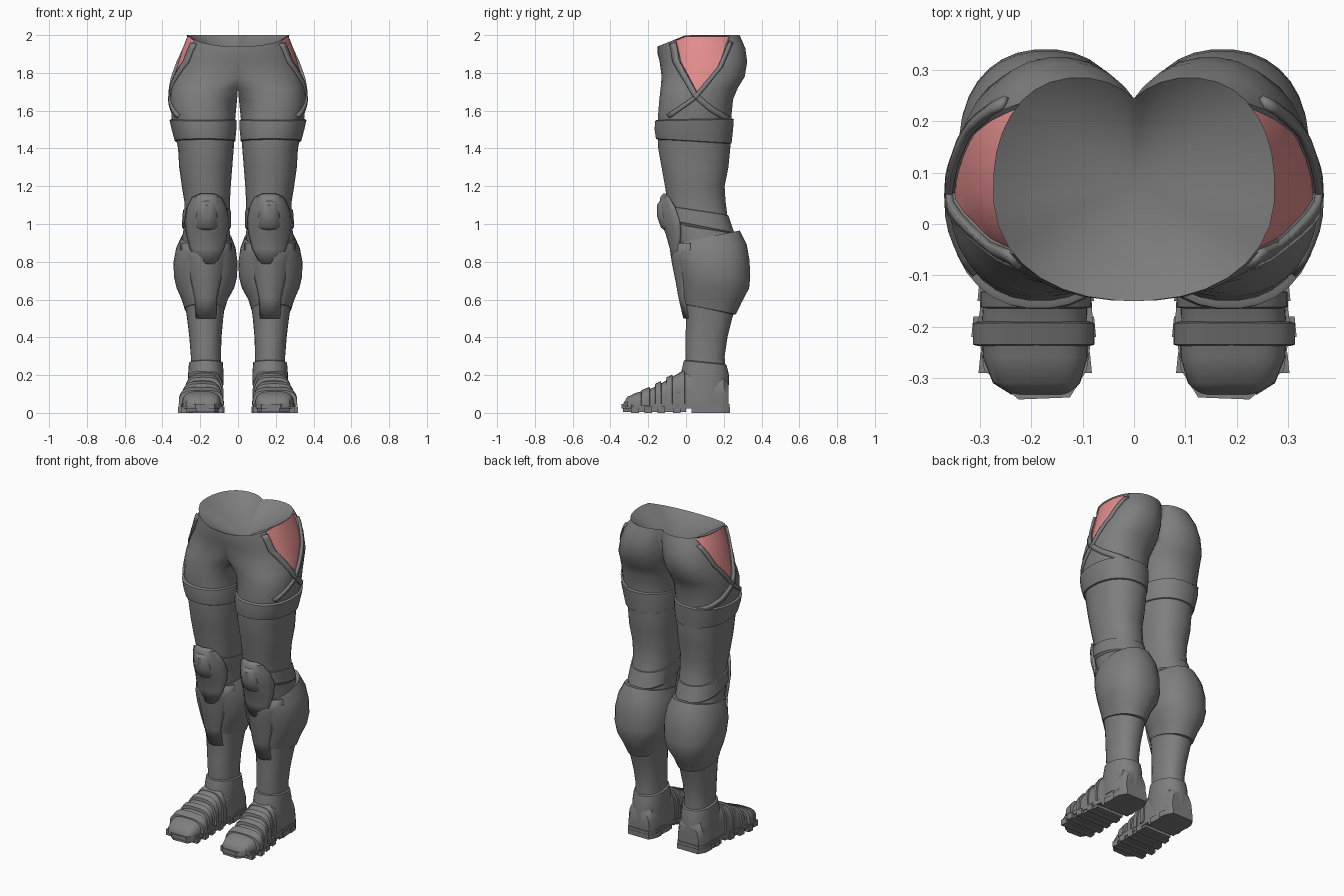
import bpy, bmesh, math
from mathutils import Vector
from mathutils.bvhtree import BVHTree

if "Cube" in bpy.data.objects:
    bpy.data.objects.remove(bpy.data.objects["Cube"])

N, P = 32, 0.9


def material(name, rgb):
    m = bpy.data.materials.new(name)
    m.diffuse_color = (*rgb, 1)
    m.use_nodes = True
    m.node_tree.nodes["Principled BSDF"].inputs["Base Color"].default_value = m.diffuse_color
    return m


SUIT = material("suit grey", (0.21, 0.21, 0.21))
SKIN = material("skin pink", (0.78, 0.27, 0.27))


def finish(name, bm, angle=35, thick=0):
    """Make a mirrored, smooth shaded object."""
    bmesh.ops.remove_doubles(bm, verts=bm.verts, dist=1e-5)
    me = bpy.data.meshes.new(name)
    bm.to_mesh(me)
    bm.free()
    ob = bpy.data.objects.new(name, me)
    bpy.context.collection.objects.link(ob)
    me.materials.append(SUIT)
    me.materials.append(SKIN)
    bpy.ops.object.select_all(action='DESELECT')
    ob.select_set(True)
    bpy.context.view_layer.objects.active = ob
    bpy.ops.object.shade_smooth_by_angle(angle=math.radians(angle))
    if thick:
        s = ob.modifiers.new("thickness", 'SOLIDIFY')
        s.thickness, s.offset = thick, 0
    m = ob.modifiers.new("mirror", 'MIRROR')
    m.use_clip = m.use_mirror_merge = True
    return ob


def power(v, p=P):
    return math.copysign(abs(v) ** p, v)


def ring(z, x0f, x0b, x1, y0, y1, tilt=0.0, front_tilt=0.0):
    """Horizontal section; front and back halves have their own inner limit."""
    cy, ry, pts = (y0 + y1) / 2, (y1 - y0) / 2, []
    for i in range(N):
        a = 2 * math.pi * (i + 0.5) / N
        x0 = x0b if math.sin(a) > 0 else x0f
        cx, rx = (x0 + x1) / 2, (x1 - x0) / 2
        x, s = cx + rx * power(math.cos(a)), power(math.sin(a))
        if x < 0:  # stop at the middle plane
            c = (max(cx, 0) / rx) ** (1 / P)
            x, s = 0, math.copysign(math.sqrt(max(0, 1 - c * c)) ** P, s)
        y = cy + ry * s
        pts.append((x, y, z + tilt * (y - cy) + front_tilt * min(0, y)))
    return pts


def loft(rings, closed=True, caps=True):
    bm = bmesh.new()
    rows = [[bm.verts.new(p) for p in r] for r in rings]
    n = len(rows[0])
    for a, b in zip(rows, rows[1:]):
        for i in range(n if closed else n - 1):
            j = (i + 1) % n
            bm.faces.new((a[i], b[i], b[j], a[j]))
    if caps:
        bm.faces.new(rows[0])
        bm.faces.new(rows[-1][::-1])
    return bm, rows


# Hips and legs: z, inner front, inner back, outer, front, back, front tilt
HIPS = [(2.0, -.275, -.06, .275, -.15, .285, .4), (1.93, -.29, -.04, .302, -.15, .315, .2),
        (1.86, -.28, -.03, .324, -.14, .325, 0), (1.78, -.20, -.02, .345, -.13, .312, 0),
        (1.72, -.06, -.01, .356, -.135, .275, 0)]
# z, inner, outer, front, back
LEGS = [(1.66, .004, .36, -.142, .25), (1.56, .014, .352, -.15, .24),
        (1.4, .022, .318, -.148, .235), (1.3, .03, .312, -.13, .225),
        (1.2, .038, .298, -.112, .205), (1.12, .042, .285, -.1, .21),
        (1.0, .045, .285, -.085, .225), (.9, .04, .30, -.05, .28),
        (.75, .03, .315, -.02, .31), (.6, .065, .285, -.01, .275), (.5, .078, .27, .0, .245),
        (.4, .087, .258, -.003, .22), (.3, .09, .25, -.003, .205), (.2, .09, .25, .0, .21)]
rings = [ring(*r[:6], 0, r[6]) for r in HIPS]
rings += [ring(z, a, a, b, c, d) for z, a, b, c, d in LEGS]
bm, rows = loft(rings, caps=False)
# sunken waist lining
apex = bm.verts.new((0, .08, 1.83))
for i in range(N):
    a, b = rows[0][i], rows[0][(i + 1) % N]
    if a.co.x > 0 or b.co.x > 0:
        bm.faces.new((a, b, apex))
bmesh.ops.remove_doubles(bm, verts=bm.verts, dist=1e-5)
dead = [f for f in bm.faces if all(v.co.x < 1e-4 for v in f.verts)]
bmesh.ops.delete(bm, geom=dead, context='FACES')
bmesh.ops.recalc_face_normals(bm, faces=bm.faces)
if max(bm.faces, key=lambda f: f.calc_center_median().x).normal.x < 0:
    bmesh.ops.reverse_faces(bm, faces=bm.faces)
tree = BVHTree.FromBMesh(bm)

# bare hip panels, cut as a V into the sides
EDGES = [((-.065, 2.0), (-.035, 1.86)), ((-.035, 1.86), (.06, 1.69)),
         ((.235, 2.0), (.18, 1.84)), ((.18, 1.84), (.06, 1.69))]


def side(f):
    return f.normal.x > .3 and f.normal.z < .6 and f.calc_center_median().z > 1.6


for (ya, za), (yb, zb) in EDGES:
    fs = [f for f in bm.faces if side(f)]
    geom = fs + list({e for f in fs for e in f.edges}) + list({v for f in fs for v in f.verts})
    bmesh.ops.bisect_plane(bm, geom=geom, plane_co=(0, ya, za), plane_no=(0, zb - za, ya - yb))


def edge_y(pair, z):
    (ya, za), (yb, zb) = pair
    return ya + (yb - ya) * (z - za) / (zb - za)


panel = []
for f in bm.faces:
    c = f.calc_center_median()
    if side(f) and max(edge_y(e, c.z) for e in EDGES[:2]) < c.y < min(edge_y(e, c.z) for e in EDGES[2:]):
        panel.append(f)
for f in panel:
    f.material_index = 1
r = bmesh.ops.inset_region(bm, faces=panel, thickness=.004, depth=-.008, use_boundary=False)
for f in r['faces']:
    f.material_index = 0
finish("hips_and_legs", bm)


def ribbon(name, path, width):
    """Strap laid on the outer side of the thigh, path given as y, z."""
    pts = []
    for (ya, za), (yb, zb) in zip(path, path[1:]):
        pts += [Vector((0, ya + (yb - ya) * t / 5, za + (zb - za) * t / 5)) for t in range(5)]
    pts.append(Vector((0, *path[-1])))
    out = []
    for i, p in enumerate(pts):
        d = (pts[min(i + 1, len(pts) - 1)] - pts[max(i - 1, 0)]).normalized()
        n = Vector((0, -d.z, d.y)) * width / 2
        pair = []
        for q in (p - n, p + n):
            hit = tree.ray_cast(Vector((1, q.y, q.z)), Vector((-1, 0, 0)))
            if hit[0] is not None:
                pair.append(hit[0] + hit[1] * .004)
        if len(pair) == 2:
            out.append(pair)
    finish(name, loft(out, closed=False, caps=False)[0], thick=.014)


ribbon("hip_strap_front", [(-.07, 1.98), (-.05, 1.86), (.05, 1.68), (.13, 1.61), (.225, 1.55)], .03)
ribbon("hip_strap_back", [(.235, 1.96), (.18, 1.83), (.05, 1.67), (-.09, 1.57)], .022)


def sleeve(name, levels):
    rs = [ring(z, a, a, b, c, d, t) for z, a, b, c, d, t in levels]
    finish(name, loft(rs)[0])


# wraps around the leg: z, inner, outer, front, back, tilt towards the back
sleeve("thigh_band", [(1.555, .016, .354, -.155, .243, .02), (1.55, .008, .363, -.165, .254, .02),
                      (1.5, .008, .352, -.167, .25, 0), (1.44, .014, .335, -.16, .242, -.06),
                      (1.435, .022, .32, -.15, .233, -.06)])
sleeve("knee_band", [(1.075, .05, .28, -.09, .205, -.15), (1.07, .038, .292, -.102, .225, -.15),
                     (.99, .036, .298, -.1, .255, -.2), (.965, .05, .28, -.08, .24, -.2)])
sleeve("greave", [(.925, .05, .285, -.05, .25, .22), (.93, .035, .30, -.066, .285, .2),
                  (.87, .012, .328, -.062, .322, .12), (.8, .002, .342, -.052, .337, .05),
                  (.72, .004, .34, -.035, .341, 0), (.66, .02, .325, -.025, .335, 0),
                  (.6, .055, .298, -.02, .295, -.1), (.55, .07, .282, -.012, .265, -.2),
                  (.545, .082, .268, .0, .25, -.2)])
sleeve("boot_collar", [(.27, .09, .25, .0, .205, -.1), (.265, .08, .26, -.012, .215, -.1),
                       (.2, .075, .265, -.03, .228, 0), (.06, .082, .268, -.04, .225, 0)])


def plate(name, cx, rows, thick=.016):
    """Curved front plate: z, half width, middle y, edge y."""
    rs = []
    for z, w, ym, ye in rows:
        rs.append([(cx + w * s / 6, ym + (ye - ym) * abs(s / 6) ** 2.2, z) for s in range(-6, 7)])
    finish(name, loft(rs, closed=False, caps=False)[0], thick=thick)


plate("knee_plate", .165, [(1.155, .035, -.115, -.105), (1.14, .072, -.128, -.09),
                           (1.09, .098, -.136, -.06), (1.02, .112, -.128, -.035),
                           (.95, .105, -.1, -.03), (.87, .085, -.078, -.04), (.79, .045, -.066, -.05)])
plate("knee_boss", .165, [(1.13, .036, -.125, -.115), (1.1, .045, -.148, -.12), (1.04, .052, -.147, -.115),
                          (.985, .062, -.128, -.09), (.97, .05, -.108, -.085)], .012)
plate("shin_plate", .17, [(.9, .13, -.075, .02), (.83, .13, -.072, .03), (.79, .1, -.068, -.005),
                          (.7, .075, -.05, -.01), (.61, .055, -.034, -.01), (.5, .05, -.008, .02)], .012)


def arch(y, x0, x1, top, bottom=.03, lean=0):
    """Cross section of the foot, standing up."""
    cx, rx, pts = (x0 + x1) / 2, (x1 - x0) / 2, []
    for i in range(15):
        a = math.pi * i / 14
        s = power(math.sin(a), .6)
        pts.append((cx - rx * power(math.cos(a), .6), y + lean * s, bottom + (top - bottom) * s))
    return pts


def along(name, sections):
    finish(name, loft([arch(*s) for s in sections])[0])


# Boots
along("foot", [(.225, .1, .245, .16), (.2, .085, .262, .2), (.05, .08, .265, .235),
               (-.03, .082, .272, .215), (-.09, .088, .285, .18), (-.15, .092, .294, .145),
               (-.2, .09, .298, .122), (-.26, .09, .295, .108), (-.31, .105, .275, .085),
               (-.332, .125, .24, .05)])
for k, (y, x0, x1, t) in enumerate([(-.005, .075, .278, .226), (-.07, .08, .287, .202),
                                    (-.13, .083, .3, .168), (-.19, .077, .314, .138)]):
    w = .045 if k == 3 else .032
    along(f"foot_strap_{k + 1}", [(y, x0 + .01, x1 - .01, t - .015, .04, .0), (y - .003, x0, x1, t, .04, .0),
                                  (y - w, x0, x1, t - w * .4, .04, .0),
                                  (y - w - .003, x0 + .01, x1 - .01, t - w * .4 - .015, .04, .0)])


def slab(name, outline, z0, z1):
    finish(name, loft([[(x, y, z) for x, y in outline] for z in (z1, z0)])[0])


# soles with side lugs
slab("sole", [(.125, -.338), (.225, -.342), (.292, -.285), (.305, -.2), (.285, -.06), (.268, .05),
              (.268, .19), (.245, .23), (.1, .23), (.08, .19), (.08, .0), (.085, -.1), (.08, -.2),
              (.092, -.285)], .022, .048)
slab("sole_front", [(.125, -.33), (.22, -.334), (.285, -.28), (.297, -.2), (.28, -.06), (.273, .0),
                    (.085, .0), (.088, -.1), (.087, -.2), (.098, -.28)], .006, .025)
slab("heel", [(.27, .03), (.27, .19), (.245, .232), (.1, .232), (.078, .19), (.078, .03)], 0, .03)
for k, (y, x0, x1) in enumerate([(.16, .072, .275), (.08, .072, .276), (-.05, .076, .292),
                                 (-.13, .078, .305), (-.2, .074, .317), (-.27, .082, .303)]):
    slab(f"sole_lug_{k + 1}", [(x0, y - .02), (x1, y - .02), (x1 - .004, y + .02), (x0 + .004, y + .02)], 0, .035)
